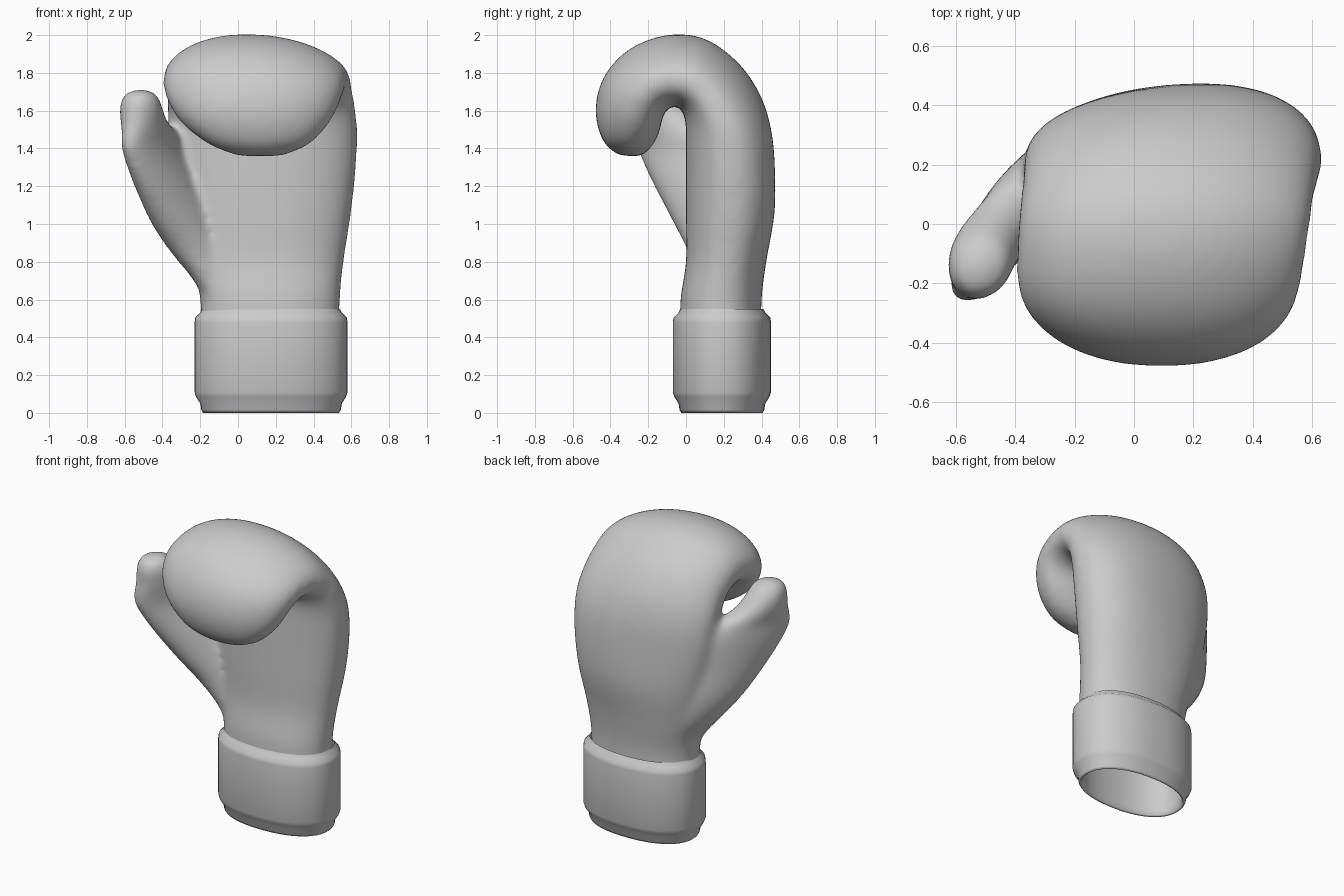
import bpy, bmesh
from math import sin, cos, pi, copysign
from mathutils import Vector

if "Cube" in bpy.data.objects:
    bpy.data.objects.remove(bpy.data.objects["Cube"])


def sp(v, n):
    return copysign(abs(v) ** (2 / n), v)


def loft(name, rings, cap=True):
    bm = bmesh.new()
    rows = [[bm.verts.new(p) for p in ring] for ring in rings]
    n = len(rows[0])
    for a, b in zip(rows, rows[1:]):
        for i in range(n):
            j = (i + 1) % n
            bm.faces.new((a[i], a[j], b[j], b[i]))
    if cap:
        bm.faces.new(rows[0][::-1])
        bm.faces.new(rows[-1])
    bmesh.ops.recalc_face_normals(bm, faces=bm.faces)
    me = bpy.data.meshes.new(name)
    bm.to_mesh(me)
    bm.free()
    ob = bpy.data.objects.new(name, me)
    bpy.context.collection.objects.link(ob)
    return ob


def spline(rows, steps=4):
    """Catmull-Rom resampling of station rows."""
    out = []
    for i in range(len(rows) - 1):
        quad = [Vector(rows[min(max(k, 0), len(rows) - 1)]) for k in range(i - 1, i + 3)]
        a, b, c, d = quad
        for s in range(steps):
            t = s / steps
            out.append(b + (c - a) * t / 2 + (2 * a - 5 * b + 4 * c - d) * t * t / 2
                       + (3 * b - a - 3 * c + d) * t ** 3 / 2)
    return out + [Vector(rows[-1])]


ANGLES = [2 * pi * i / 48 for i in range(48)]


def hand_ring(r, n=2.2):
    iy, iz, oy, oz, x0, x1, skew, droop = r
    pts = []
    for a in ANGLES:
        cx, cy = sp(cos(a), n), sp(sin(a), n)
        t = cy * (1 + skew * cx) if cy > 0 else cy
        f = 0.5 + t / 2 - droop * cx * cx
        pts.append(((x0 + x1) / 2 + cx * (x1 - x0) / 2, iy + (oy - iy) * f, iz + (oz - iz) * f))
    return pts


# hand: inner y,z / outer y,z / left x / right x / skew / edge droop, curling over at the top
hand = [(-.03, .40, .40, .40, -.20, .54, 0, 0),
        (-.03, .60, .40, .60, -.20, .54, 0, 0),
        (0, .80, .425, .80, -.24, .56, 0, 0),
        (0, 1.05, .467, 1.05, -.30, .598, .1, 0),
        (0, 1.30, .467, 1.30, -.35, .625, .15, 0),
        (0, 1.50, .45, 1.50, -.37, .632, .1, .03),
        (-.01, 1.58, .395, 1.68, -.375, .62, 0, .08),
        (-.03, 1.615, .28, 1.85, -.38, .605, -.08, .11),
        (-.05, 1.625, .10, 1.98, -.39, .595, -.12, .12),
        (-.08, 1.62, -.10, 2.0, -.395, .58, -.12, .12),
        (-.11, 1.60, -.30, 1.925, -.395, .565, -.1, .1),
        (-.125, 1.56, -.435, 1.78, -.37, .54, 0, .08),
        (-.14, 1.49, -.48, 1.60, -.30, .485, 0, .05),
        (-.18, 1.41, -.44, 1.44, -.16, .38, 0, 0),
        (-.24, 1.355, -.36, 1.365, .0, .235, 0, 0)]
glove = loft("glove_body", [hand_ring(r) for r in spline(hand)])

# thumb: centre x,y,z, half sizes and shear back toward the hand
thumb = [(-.06, .20, .64, .13, .15, .3),
         (-.11, .20, .73, .14, .16, .3),
         (-.19, .18, .86, .16, .175, .4),
         (-.28, .13, 1.01, .16, .20, .45),
         (-.37, .06, 1.20, .138, .23, .5),
         (-.44, .0, 1.37, .115, .25, .5),
         (-.457, -.03, 1.46, .115, .235, .48),
         (-.50, -.09, 1.55, .118, .165, .25),
         (-.515, -.125, 1.63, .112, .13, .1),
         (-.515, -.14, 1.69, .085, .09, .1),
         (-.515, -.14, 1.71, .04, .04, 0)]
thumb_ob = loft("thumb", [[(r[0] + r[3] * cos(a) + r[5] * r[4] * sin(a), r[1] + r[4] * sin(a), r[2])
                           for a in ANGLES] for r in spline(thumb)])

# fuse hand and thumb into one smooth skin
bpy.context.view_layer.objects.active = glove
glove.select_set(True)
thumb_ob.select_set(True)
bpy.ops.object.join()
m = glove.modifiers.new("fuse", 'REMESH')
m.mode = 'VOXEL'
m.voxel_size = 0.018
m = glove.modifiers.new("soften", 'SMOOTH')
m.factor = 0.5
m.iterations = 25
for name in ("fuse", "soften"):
    bpy.ops.object.modifier_apply(modifier=name)

# open the wrist end
bm = bmesh.new()
bm.from_mesh(glove.data)
bmesh.ops.delete(bm, geom=[v for v in bm.verts if v.co.z < 0.48], context='VERTS')
bm.to_mesh(glove.data)
bm.free()

# cuff: z and outward offset, rolled under into an inner wall
profile = [(.55, -.04), (.53, -.03), (.505, -.004), (.48, 0), (.11, 0), (.085, -.008), (.05, -.03),
           (.015, -.036), (0, -.045), (.008, -.055), (.05, -.06), (.30, -.05), (.52, -.05)]
cuff = loft("cuff", [[(.175 + (.405 + o) * sp(cos(a), 2.25), .19 + (.26 + o) * sp(sin(a), 2.25), z)
                      for a in ANGLES] for z, o in profile], cap=False)

for ob in (glove, cuff):
    for p in ob.data.polygons:
        p.use_smooth = True
